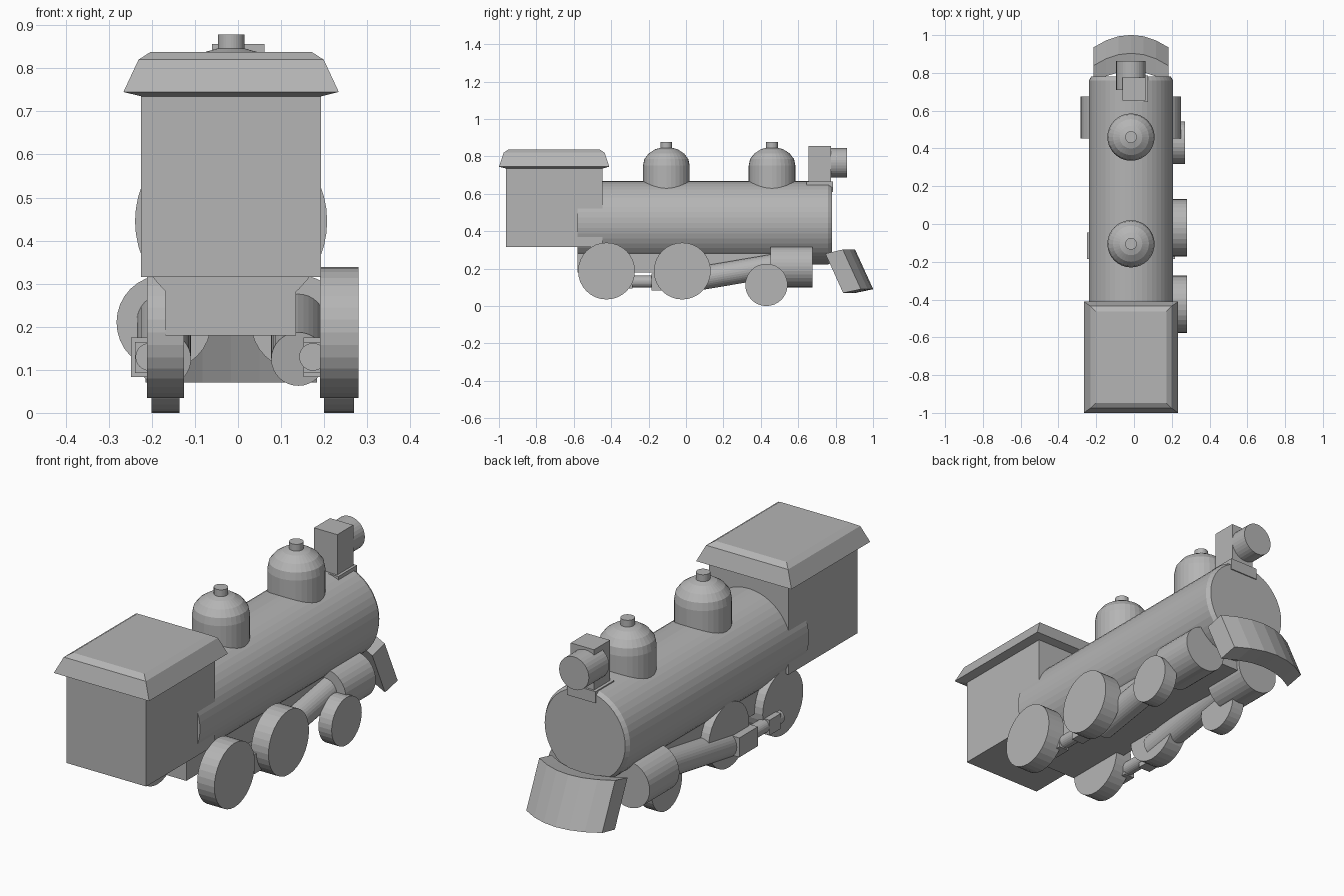
import bpy, bmesh, math
from mathutils import Vector

if "Cube" in bpy.data.objects:
    bpy.data.objects.remove(bpy.data.objects["Cube"])

grey = bpy.data.materials.new("plain_grey")
grey.diffuse_color = (0.46, 0.46, 0.46, 1)
grey.use_nodes = True
grey.node_tree.nodes["Principled BSDF"].inputs["Base Color"].default_value = grey.diffuse_color
CX = -0.016  # centre line of the body


def make(name, bm):
    bmesh.ops.recalc_face_normals(bm, faces=bm.faces)
    me = bpy.data.meshes.new(name)
    bm.to_mesh(me)
    bm.free()
    me.materials.append(grey)
    ob = bpy.data.objects.new(name, me)
    bpy.context.collection.objects.link(ob)
    return ob


def loft(name, rings):
    """Skin closed rings of points in order and cap both ends."""
    bm = bmesh.new()
    vs = [[bm.verts.new(p) for p in r] for r in rings]
    n = len(vs[0])
    for a, b in zip(vs, vs[1:]):
        for i in range(n):
            bm.faces.new((a[i], a[(i + 1) % n], b[(i + 1) % n], b[i]))
    bm.faces.new(vs[0])
    bm.faces.new(vs[-1])
    return make(name, bm)


def rect(x0, x1, y0, y1, z):
    return [(x0, y0, z), (x1, y0, z), (x1, y1, z), (x0, y1, z)]


def box(name, x0, x1, y0, y1, z0, z1):
    return loft(name, [rect(x0, x1, y0, y1, z0), rect(x0, x1, y0, y1, z1)])


def lathe(name, start, axis, profile, n=32):
    """Turned part: profile is (distance along axis, radius)."""
    start, axis = Vector(start), Vector(axis).normalized()
    u = axis.orthogonal().normalized()
    v = axis.cross(u)
    ang = [2 * math.pi * i / n for i in range(n)]
    return loft(name, [[start + axis * d + (u * math.cos(a) + v * math.sin(a)) * r
                        for a in ang] for d, r in profile])


def rod(name, p, q, r, n=32):
    d = Vector(q) - Vector(p)
    return lathe(name, p, d, [(0, r), (d.length, r)], n)


# Cab and roof with overhanging eaves
box("cab", -0.225, 0.193, -0.963, -0.447, 0.315, 0.76)
loft("cab_roof", [rect(CX - g, CX + g, -0.705 - h, -0.705 + h, z) for g, h, z in (
    (0.209, 0.258, 0.735), (0.25, 0.295, 0.745), (0.215, 0.27, 0.82), (0.187, 0.242, 0.838))])

# Boiler with bevelled front rim, and frame beneath it
lathe("boiler", (CX, -0.58, 0.445), (0, 1, 0), [(0, 0.223), (1.34, 0.223), (1.36, 0.211)], 48)
box("underframe", -0.168, 0.135, -0.58, 0.66, 0.18, 0.36)

# Domes on top of the boiler
for name, y in (("rear_dome", -0.105), ("front_dome", 0.46)):
    lathe(name, (CX, y, 0.6), (0, 0, 1), [
        (0, 0.125), (0.15, 0.125), (0.185, 0.118), (0.215, 0.095), (0.238, 0.06),
        (0.246, 0.031), (0.278, 0.031)])

# Headlamp, its housing and foot
box("lamp_housing", -0.06, 0.062, 0.655, 0.775, 0.64, 0.856)
box("lamp_foot", -0.075, 0.075, 0.645, 0.785, 0.61, 0.665)
rod("headlamp", (CX, 0.71, 0.766), (CX, 0.862, 0.766), 0.078)

# Curved, slanting front guard
rings = []
for i in range(7):
    t = i / 3 - 1
    dy = 0.066 * (1 - t * t)
    rings.append([(CX + 0.199 * t, y + dy, z) for y, z in (
        (0.745, 0.28), (0.84, 0.07), (0.935, 0.09), (0.838, 0.302))])
loft("front_guard", rings)

# Wheels
for side, x0, x1 in (("right", 0.19, 0.28), ("left", -0.211, -0.125)):
    for pos, y in (("rear", -0.425), ("middle", -0.02)):
        rod(f"{side}_{pos}_wheel", (x0, y, 0.187), (x1, y, 0.187), 0.152)
    rod(f"{side}_front_wheel", (x0 + 0.01, 0.43, 0.113), (x1 - 0.011, 0.43, 0.113), 0.113)

# Steam cylinders and driving rods on each side
for side, s in (("right", 1), ("left", -1)):
    def X(d):
        return CX + s * d
    rod(f"{side}_cylinder", (X(0.156), 0.452, 0.21), (X(0.156), 0.675, 0.21), 0.11)
    rod(f"{side}_main_rod", (X(0.156), -0.06, 0.125), (X(0.156), 0.47, 0.215), 0.063)
    rod(f"{side}_thin_rod", (X(0.19), -0.4, 0.13), (X(0.19), -0.17, 0.13), 0.032, 24)
    for name, w, y0, y1, h in (("rod_block", 0.232, -0.185, -0.045, 0.046),
                               ("rod_end_block", 0.223, -0.37, -0.285, 0.036)):
        a, b = sorted((X(0.168), X(w)))
        box(f"{side}_{name}", a, b, y0, y1, 0.129 - h, 0.129 + h)
